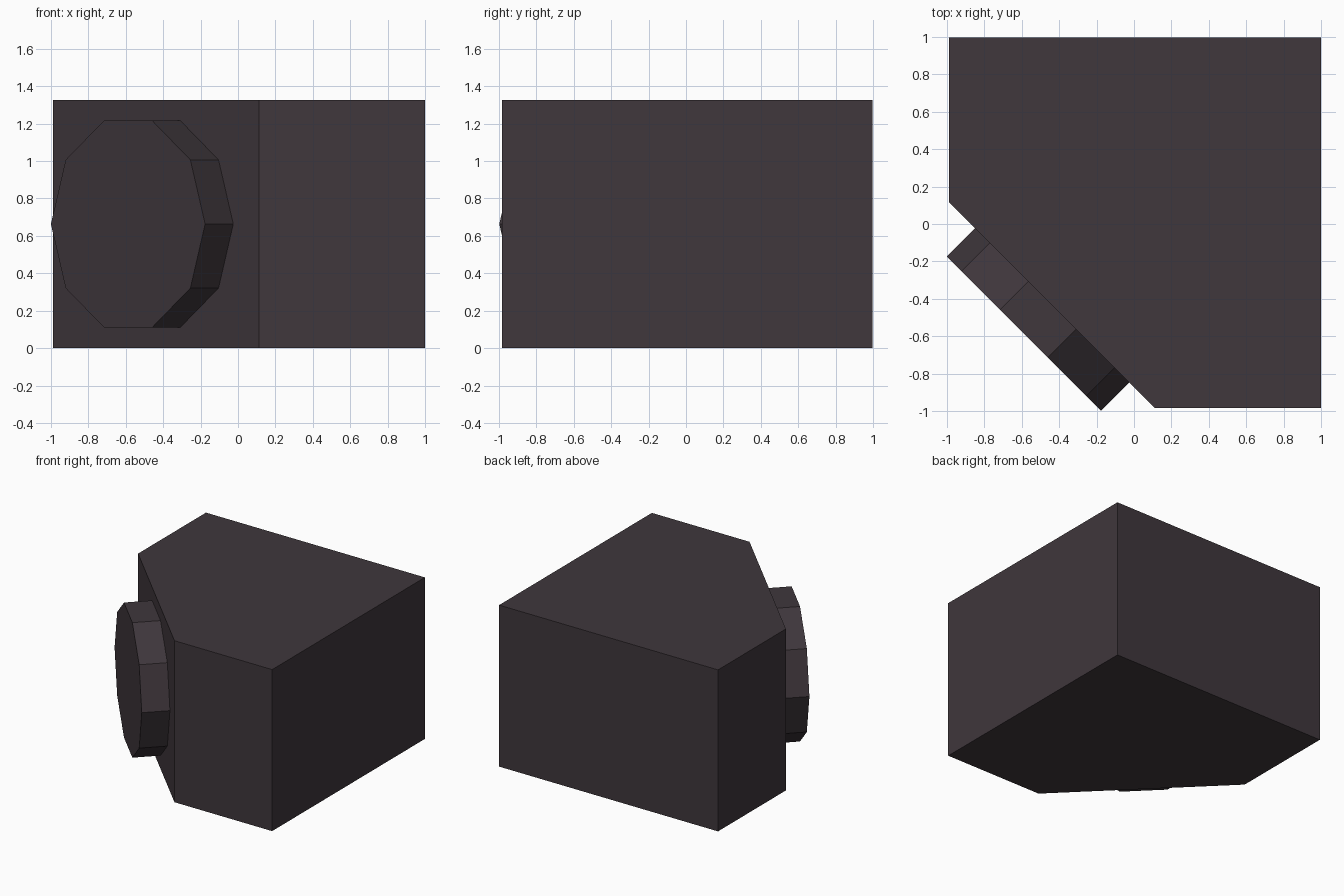
import bpy, bmesh, math
from mathutils import Matrix, Vector

if "Cube" in bpy.data.objects:
    bpy.data.objects.remove(bpy.data.objects["Cube"])

mat = bpy.data.materials.new("dark plum grey")
mat.diffuse_color = (0.050, 0.038, 0.045, 1)
mat.use_nodes = True
mat.node_tree.nodes["Principled BSDF"].inputs["Base Color"].default_value = mat.diffuse_color


def finish(name, bm):
    bmesh.ops.recalc_face_normals(bm, faces=bm.faces)
    me = bpy.data.meshes.new(name)
    bm.to_mesh(me)
    bm.free()
    me.materials.append(mat)
    ob = bpy.data.objects.new(name, me)
    bpy.context.collection.objects.link(ob)
    return ob


HEIGHT = 1.327

# Block with one corner cut off diagonally
bm = bmesh.new()
outline = [(1, 0.998), (-0.99, 0.998), (-0.99, 0.117), (0.112, -0.985), (1, -0.985)]
base = bm.faces.new([bm.verts.new((x, y, 0)) for x, y in outline])
top = bmesh.ops.extrude_face_region(bm, geom=[base], use_keep_orig=True)
bmesh.ops.translate(bm, vec=(0, 0, HEIGHT),
                    verts=[v for v in top["geom"] if isinstance(v, bmesh.types.BMVert)])
finish("cut_corner_block", bm)

# Ten-sided disc standing out from the diagonal face
R, DEPTH = 0.583, 0.213
out = Vector((-1, -1, 0)).normalized()
side = Vector((1, -1, 0)).normalized()
up = side.cross(out)
rot = Matrix((side, up, out)).transposed().to_4x4()
rot = Matrix((side, out.cross(side), out)).transposed().to_4x4()
centre = Vector((-0.588, -0.586, HEIGHT / 2)) - out * DEPTH / 2
bm = bmesh.new()
bmesh.ops.create_cone(bm, cap_ends=True, segments=10, radius1=R, radius2=R, depth=DEPTH)
# put a corner on the horizontal axis, so the top and bottom are flat
first = bm.verts[:][0].co
spin = Matrix.Rotation(-math.atan2(first.y, first.x), 4, 'Z')
bmesh.ops.transform(bm, matrix=Matrix.Translation(centre) @ rot @ spin, verts=bm.verts)
finish("round_front_disc", bm)
